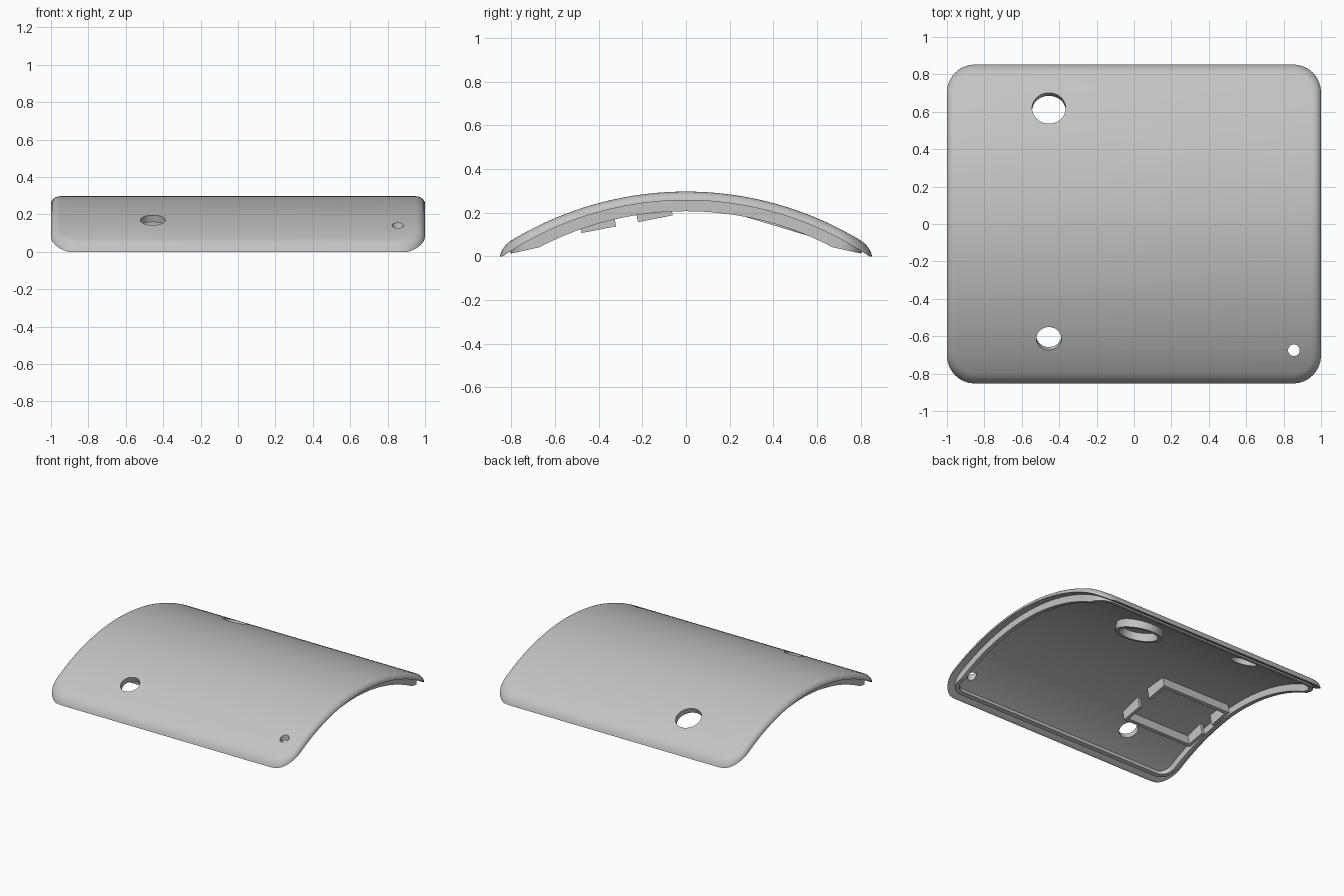
import bpy, bmesh, math
from mathutils import Matrix

cube = bpy.data.objects.get("Cube")
if cube:
    bpy.data.objects.remove(cube, do_unlink=True)

HALF_X, HALF_Y, CORNER = 1.0, 0.853, 0.15
AXIS_Z = -1.243                       # height of the bending axis
OUTER, INNER, LIP = 1.54, 1.50, 1.45  # radii of the bent layers

grey = bpy.data.materials.new("plain_grey")
grey.use_nodes = True
grey.diffuse_color = (0.55, 0.55, 0.55, 1)
grey.node_tree.nodes["Principled BSDF"].inputs["Base Color"].default_value = grey.diffuse_color


def finish(name, bm):
    bmesh.ops.recalc_face_normals(bm, faces=bm.faces)
    mesh = bpy.data.meshes.new(name)
    bm.to_mesh(mesh)
    bm.free()
    obj = bpy.data.objects.new(name, mesh)
    mesh.materials.append(grey)
    bpy.context.collection.objects.link(obj)
    return obj


def smooth(obj):
    bpy.ops.object.select_all(action="DESELECT")
    obj.select_set(True)
    bpy.context.view_layer.objects.active = obj
    bpy.ops.object.shade_smooth_by_angle(angle=math.radians(35))


def plan_loop(inset, steps=8, rows=48):
    """Rounded rectangle, right side going back, then mirrored."""
    hx, hy, r = HALF_X - inset, HALF_Y - inset, CORNER - inset
    arc = [math.radians(90 * i / steps) for i in range(steps + 1)]
    front = [(hx - r + r * math.sin(a), -hy + r - r * math.cos(a)) for a in arc]
    mid = [(hx, (hy - r) * (2 * i / rows - 1)) for i in range(1, rows)]
    side = front + mid + [(x, -y) for x, y in reversed(front)]
    return side + [(-x, y) for x, y in reversed(side)]


def bent(bm, inset, radius):
    """One loop laid on a cylinder of the given radius."""
    loop = []
    for x, y in plan_loop(inset):
        z = math.sqrt(radius ** 2 - y * y) + AXIS_Z
        if radius == LIP and abs(y) > 0.68:
            z = 0.04 - 0.22 * (abs(y) - 0.68)
        loop.append(bm.verts.new((x, y, max(z, 0))))
    return loop


def bridge(bm, a, b):
    n = len(a)
    for i in range(n):
        j = (i + 1) % n
        bm.faces.new((a[i], a[j], b[j], b[i]))


def sheet(bm, loop):
    n = len(loop)
    for i in range(n // 2 - 1):
        bm.faces.new((loop[i], loop[i + 1], loop[n - 2 - i], loop[n - 1 - i]))


def radial(x, y, radius):
    """Frame whose z axis points outward from the bending axis."""
    tilt = math.asin(y / radius)
    return Matrix.Translation((x, 0, AXIS_Z)) @ Matrix.Rotation(-tilt, 4, "X")


def prism(name, outline, low, high, matrix):
    bm = bmesh.new()
    a, b = ([bm.verts.new(matrix @ Matrix.Translation((x, y, z)).translation)
             for x, y in outline] for z in (low, high))
    bridge(bm, a, b)
    bm.faces.new(a)
    bm.faces.new(b)
    return finish(name, bm)


def circle(r, n=48):
    return [(r * math.cos(math.tau * i / n), r * math.sin(math.tau * i / n)) for i in range(n)]


def cut(obj, cutter):
    mod = obj.modifiers.new("cut", "BOOLEAN")
    mod.operation, mod.solver, mod.object = "DIFFERENCE", "EXACT", cutter
    bpy.context.view_layer.objects.active = obj
    bpy.ops.object.modifier_apply(modifier=mod.name)
    bpy.data.objects.remove(cutter, do_unlink=True)


# Curved cover with a rounded upper edge
bm = bmesh.new()
loops = []
for k in range(7):
    a = math.radians(15 * k)
    loops.append(bent(bm, 0.05 * (1 - math.cos(a)), INNER + (OUTER - INNER) * math.sin(a)))
for a, b in zip(loops, loops[1:]):
    bridge(bm, a, b)
sheet(bm, loops[0])
sheet(bm, loops[-1])
cover = finish("curved_cover", bm)

# Two holes square to the surface and one upright pin hole
cut(cover, prism("large_hole_cutter", circle(0.09), 1.4, 1.7, radial(-0.455, 0.62, OUTER)))
cut(cover, prism("medium_hole_cutter", circle(0.067), 1.4, 1.7, radial(-0.455, -0.613, OUTER)))
cut(cover, prism("pin_hole_cutter", circle(0.031, 32), -0.2, 0.5,
                 Matrix.Translation((0.855, -0.675, 0))))
smooth(cover)

# Locating lip set in from the rim
bm = bmesh.new()
section = [(0.05, INNER + 0.005), (0.05, LIP), (0.08, LIP), (0.08, INNER + 0.005)]
loops = [bent(bm, *p) for p in section]
for i in range(4):
    bridge(bm, loops[i], loops[(i + 1) % 4])
smooth(finish("locating_lip", bm))

# Round socket under the cover
socket = prism("round_socket", circle(0.16), 1.442, 1.51, radial(0.31, 0.415, 1.442))
frame = radial(0.31, 0.415, 1.442)
bm = bmesh.new()
rings = [[bm.verts.new(frame @ Matrix.Translation((x, y, z)).translation) for x, y in circle(r)]
         for r, z in ((0.16, 1.442), (0.16, 1.51), (0.132, 1.51), (0.132, 1.442))]
for i in range(4):
    bridge(bm, rings[i], rings[(i + 1) % 4])
bpy.data.objects.remove(socket, do_unlink=True)
smooth(finish("round_socket", bm))

# Pair of U-shaped brackets facing each other
W, D, GAP, T = 0.287, 0.213, 0.051, 0.024
for name, s in (("back_bracket", 1), ("front_bracket", -1)):
    half = [(W, GAP), (W, D)]
    inner = [(W - T, D - T), (W - T, GAP)]
    outline = half + [(-x, y) for x, y in reversed(half)] + \
        [(-x, y) for x, y in reversed(inner)] + inner
    prism(name, [(x, y * s) for x, y in outline], 1.4165, 1.51, radial(-0.602, -0.27, 1.4165))
